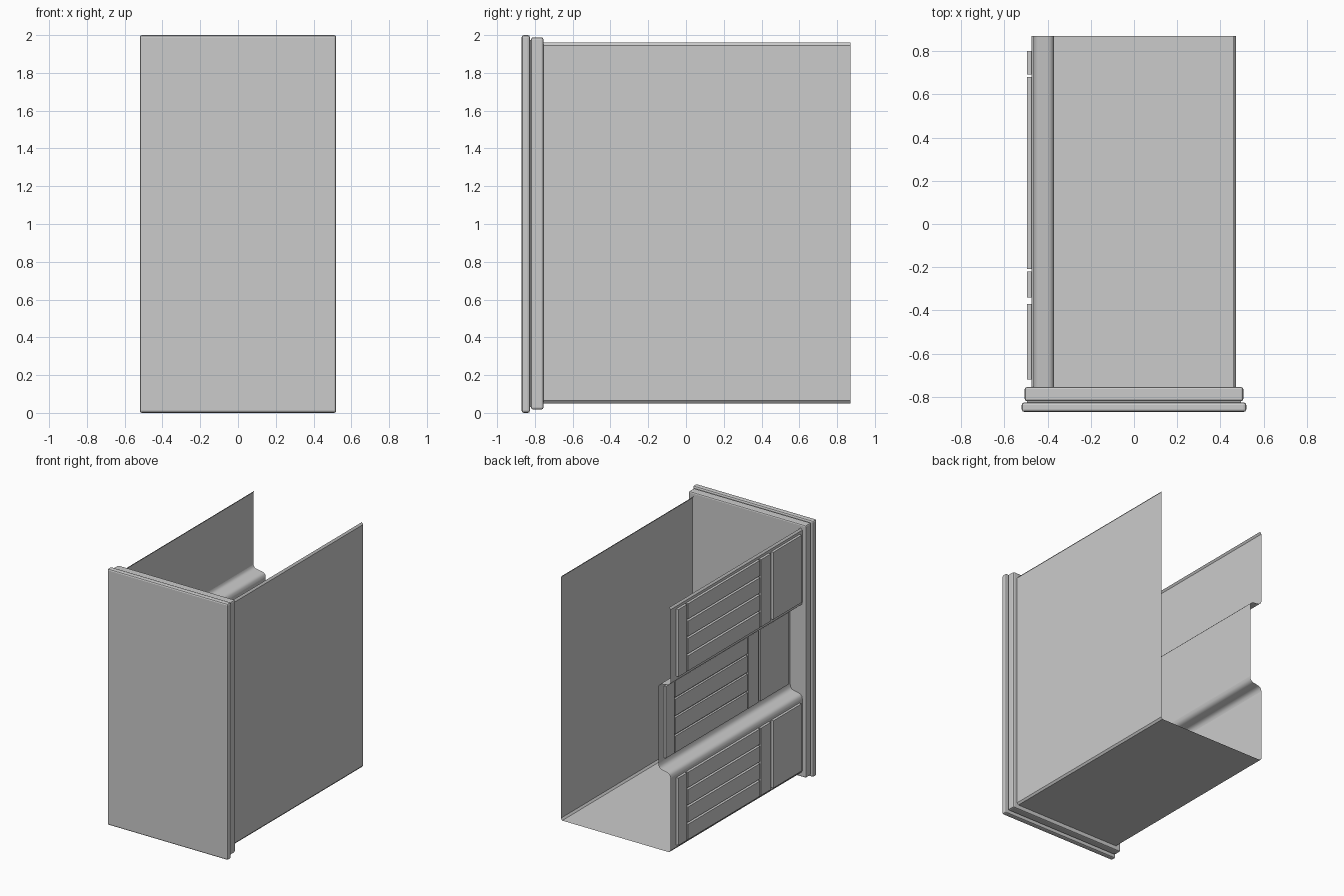
import bpy, bmesh

if "Cube" in bpy.data.objects:
    bpy.data.objects.remove(bpy.data.objects["Cube"])

Y0, Y1 = -0.76, 0.87


def finish(bm, name):
    mesh = bpy.data.meshes.new(name)
    bm.to_mesh(mesh)
    bm.free()
    ob = bpy.data.objects.new(name, mesh)
    bpy.context.collection.objects.link(ob)
    return ob


def sheet(name, profile):
    """Sweep an open x/z profile along y."""
    bm = bmesh.new()
    rows = [[bm.verts.new((x, y, z)) for x, z in profile] for y in (Y0, Y1)]
    for i in range(len(profile) - 1):
        bm.faces.new((rows[0][i], rows[0][i + 1], rows[1][i + 1], rows[1][i]))
    return finish(bm, name)


def plate(name, half_x, y0, y1, z0, z1, bevel):
    """Bevelled box."""
    bm = bmesh.new()
    bmesh.ops.create_cube(bm, size=1)
    for v in bm.verts:
        v.co = (v.co.x * 2 * half_x, (y0 + y1) / 2 + v.co.y * (y1 - y0),
                (z0 + z1) / 2 + v.co.z * (z1 - z0))
    bmesh.ops.bevel(bm, geom=bm.edges[:], offset=bevel, segments=2,
                    profile=0.5, affect='EDGES')
    return finish(bm, name)


def panelled_wall(name, x, z0, z1, p0, p1, raise_by, gap=0.016):
    """Thin wall with four raised slats between raised upright panels."""
    ys = [Y0, -0.72, -0.37, -0.34, -0.22, -0.208, 0.68, 0.692, 0.80, Y1]
    h = (p1 - p0 - 3 * gap) / 4
    zs = [z0]
    for i in range(4):
        zs += [p0 + i * (h + gap), p0 + i * (h + gap) + h]
    zs.append(z1)
    bm = bmesh.new()
    grid = [[bm.verts.new((x, y, z)) for z in zs] for y in ys]
    raised = []
    for i in range(len(ys) - 1):
        for j in range(len(zs) - 1):
            f = bm.faces.new((grid[i][j], grid[i][j + 1],
                              grid[i + 1][j + 1], grid[i + 1][j]))
            inside = 0 < j < len(zs) - 2
            if (i in (1, 3, 7) and inside) or (i == 5 and j % 2 == 1):
                raised.append(f)
    ext = bmesh.ops.extrude_face_region(bm, geom=raised)["geom"]
    verts = [g for g in ext if isinstance(g, bmesh.types.BMVert)]
    bmesh.ops.translate(bm, verts=verts, vec=(-raise_by, 0, 0))
    bmesh.ops.recalc_face_normals(bm, faces=bm.faces[:])
    # face the outside (-x)
    if sum(f.normal.x * f.calc_area() for f in bm.faces) > 0:
        bmesh.ops.reverse_faces(bm, faces=bm.faces[:])
    return finish(bm, name)


# Front face: stepped slab joined by a narrow neck
plate("front_plate", 0.52, -0.87, -0.826, 0.0, 2.0, 0.012)
plate("front_backing", 0.506, -0.82, -0.755, 0.018, 1.988, 0.01)
plate("front_neck", 0.495, -0.83, -0.815, 0.03, 1.975, 0.002)

# Right wall and floor, open at top and back
sheet("right_wall_and_floor", [(0.46, 1.96), (0.472, 1.945), (0.472, 0.065),
                               (0.46, 0.05), (-0.463, 0.05), (-0.475, 0.065)])

# Left wall: outer, recessed and outer bands of panelling
panelled_wall("lower_left_wall", -0.475, 0.065, 0.63, 0.085, 0.61, 0.02)
panelled_wall("middle_left_wall", -0.37, 0.72, 1.31, 0.735, 1.295, 0.016)
panelled_wall("upper_left_wall", -0.475, 1.38, 1.945, 1.40, 1.925, 0.02)

# Rounded ledges between the bands, and the turned-in top rim
ledge = [(-0.475, 0.63), (-0.471, 0.648), (-0.46, 0.661), (-0.445, 0.667),
         (-0.40, 0.675), (-0.385, 0.682), (-0.374, 0.697), (-0.37, 0.72)]
sheet("lower_ledge", ledge)
sheet("upper_ledge", [(x, 0.72 + 0.59 + (0.72 - z) * 0.78) for x, z in reversed(ledge)])
sheet("left_top_rim", [(-0.475, 1.945), (-0.463, 1.96)])

for ob in list(bpy.context.scene.objects):
    if "ledge" in ob.name:
        for p in ob.data.polygons:
            p.use_smooth = True
